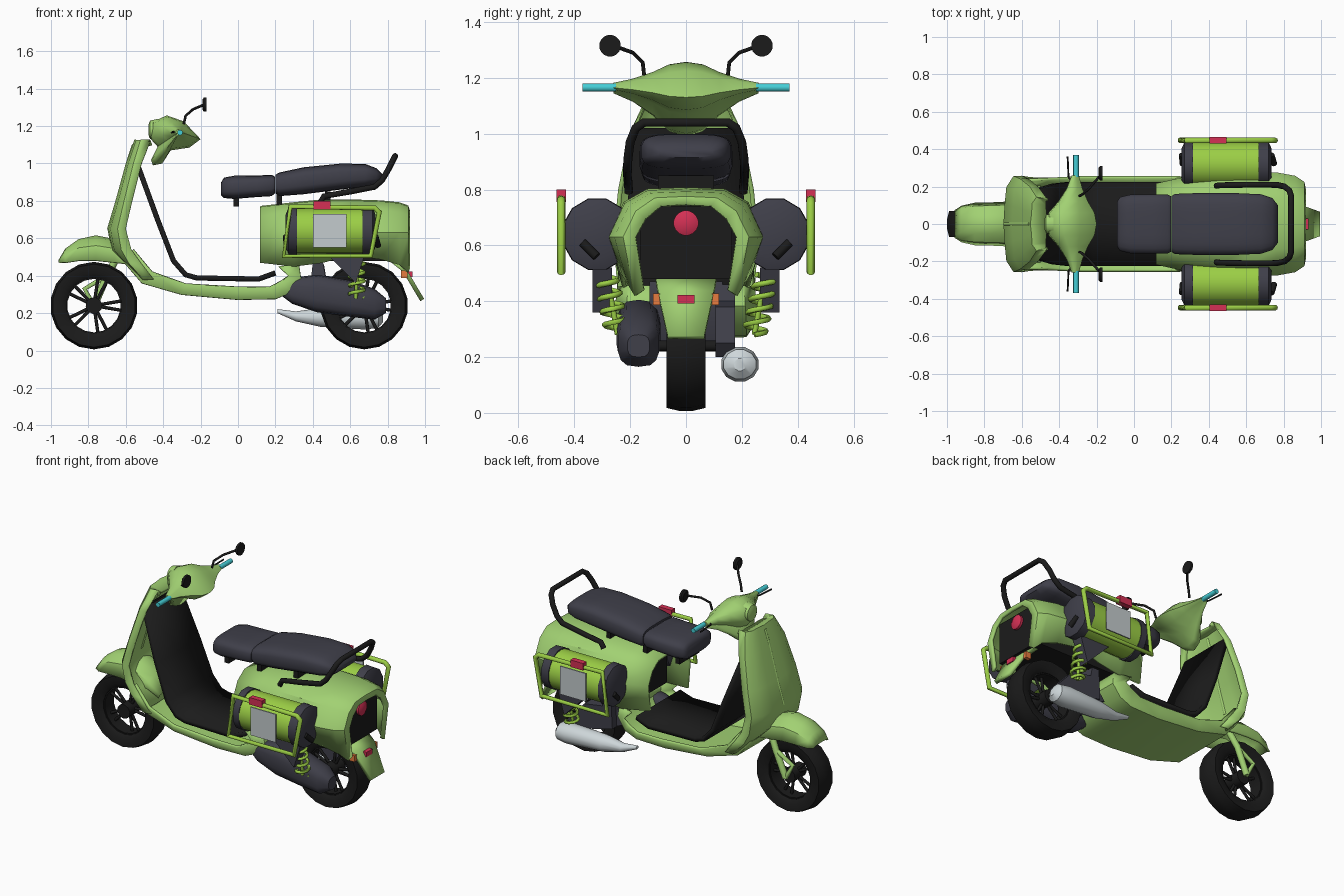
import bpy, bmesh, math
from mathutils import Vector

if "Cube" in bpy.data.objects:
    bpy.data.objects.remove(bpy.data.objects["Cube"])


def material(name, red, green, blue):
    m = bpy.data.materials.new(name)
    m.use_nodes = True
    color = (red, green, blue, 1)
    m.diffuse_color = color
    m.node_tree.nodes["Principled BSDF"].inputs["Base Color"].default_value = color
    return m


paint = material("body_green", .36, .64, .17)
lime = material("bright_green", .33, .62, .06)
slate = material("slate_padding", .05, .05, .068)
black = material("black_rubber", .011, .011, .011)
cyan = material("cyan_grip", .06, .62, .68)
red = material("red_lamp", .66, .03, .09)
orange = material("orange_lamp", .8, .2, .05)
silver = material("silver_exhaust", .62, .68, .7)
grey = material("grey_plate", .55, .6, .61)


def select(obj):
    bpy.ops.object.select_all(action='DESELECT')
    obj.select_set(True)
    bpy.context.view_layer.objects.active = obj


def finish(name, bm, mat, angle=35, thick=0):
    bmesh.ops.recalc_face_normals(bm, faces=bm.faces)
    mesh = bpy.data.meshes.new(name)
    bm.to_mesh(mesh)
    bm.free()
    obj = bpy.data.objects.new(name, mesh)
    bpy.context.collection.objects.link(obj)
    mesh.materials.append(mat)
    if thick:
        mod = obj.modifiers.new("thickness", 'SOLIDIFY')
        mod.thickness, mod.offset = thick, 0
    select(obj)
    bpy.ops.object.shade_smooth_by_angle(angle=math.radians(angle))
    return obj


def loft(name, mat, rings, closed=True, caps=True, loop=False, **kw):
    """Skin a series of equal rings of points."""
    bm = bmesh.new()
    rows = [[bm.verts.new(p) for p in ring] for ring in rings]
    pairs = list(zip(rows, rows[1:])) + ([(rows[-1], rows[0])] if loop else [])
    n = len(rows[0])
    for a, b in pairs:
        for i in range(n if closed else n - 1):
            j = (i + 1) % n
            bm.faces.new((a[i], a[j], b[j], b[i]))
    if closed and caps:
        bm.faces.new(rows[0])
        bm.faces.new(rows[-1])
    return finish(name, bm, mat, **kw)


def pod(name, mat, stations, y=0, power=1, n=16, **kw):
    """Rounded body along x from (x, bottom, top, half width) stations."""
    def bend(v):
        return math.copysign(abs(v) ** power, v)
    turns = [math.tau * (i + .5) / n for i in range(n)]
    return loft(name, mat, [[(x, y + w * bend(math.cos(t)),
                              (lo + hi) / 2 + (hi - lo) / 2 * bend(math.sin(t))) for t in turns]
                            for x, lo, hi, w in stations], **kw)


def shell(name, mat, halves, thick):
    """Open sheet from half sections that start at the centre line (y = 0)."""
    rings = [[(x, -y, z) for x, y, z in reversed(h[1:])] + h for h in halves]
    return loft(name, mat, rings, closed=False, thick=thick)


def prism(name, mat, outline, y, depth):
    return loft(name, mat, [[(x, y + s * depth, z) for x, z in outline] for s in (-1, 1)])


def box(name, mat, center, size):
    bm = bmesh.new()
    bmesh.ops.create_cube(bm, size=1)
    bmesh.ops.scale(bm, vec=size, verts=bm.verts)
    bmesh.ops.translate(bm, vec=center, verts=bm.verts)
    return finish(name, bm, mat)


def tube(name, mat, points, radius, cyclic=False, n=10):
    """Round bar that follows a path, with mitred corners."""
    pts = [Vector(p) for p in points]
    last = len(pts) - 1
    rings, side = [], None
    for i, p in enumerate(pts):
        before = pts[i - 1] if i or cyclic else p
        after = pts[(i + 1) % len(pts)] if i < last or cyclic else p
        a, b = (p - before).normalized(), (after - p).normalized()
        along = (a + b).normalized()
        if side is None:
            side = along.orthogonal()
        side = (side - along * side.dot(along)).normalized()
        up = along.cross(side)
        rings.append([p + radius * (side * math.cos(math.tau * k / n) + up * math.sin(math.tau * k / n))
                      for k in range(n)])
    loft(name, mat, rings, caps=not cyclic, loop=cyclic, angle=60)


def lathe(name, mat, x, z, profile, n=18):
    """Ring of revolution around a crosswise axle."""
    turns = [math.tau * (i + .5) / n for i in range(n)]
    loft(name, mat, [[(x + r * math.cos(t), y, z + r * math.sin(t)) for r, y in profile]
                     for t in turns], caps=False, loop=True)


# Wheels with paired spokes
for end, x in (("front", -.77), ("rear", .675)):
    z = .24
    lathe(end + "_tire", black, x, z, [(.15, .05), (.175, .068), (.222, .07), (.234, .02),
                                      (.234, -.02), (.222, -.07), (.175, -.068), (.15, -.05)])
    lathe(end + "_rim", black, x, z, [(.143, .045), (.158, .045), (.158, -.045), (.143, -.045)])
    tube(end + "_hub", black, [(x, -.06, z), (x, .06, z)], .045)
    for k in range(10):
        t = math.tau * (k // 2) / 5 + (.17 if k % 2 else -.17)
        d = Vector((math.cos(t), 0, math.sin(t)))
        c = Vector((x, 0, z))
        tube(end + "_spoke", black, [c + d * .03, c + d * .15], .009)

# Front fender and one-sided fork
shell("front_fender", paint, [
    [(x, 0, z), (x, w * .45, z - drop * .1), (x, w * .85, z - drop * .4), (x, w, z - drop)]
    for x, z, w, drop in ((-.955, .48, .07, .01), (-.92, .54, .093, .07), (-.85, .59, .108, .11),
                          (-.76, .61, .11, .13), (-.66, .59, .115, .12),
                          (-.57, .52, .11, .06), (-.5, .43, .09, .02))], .012)
tube("fork_leg", paint, [(-.62, .06, .55), (-.7, .09, .4), (-.77, .09, .238)], .02)
tube("fork_link", paint, [(-.7, .09, .4), (-.82, .09, .33), (-.77, .09, .238)], .014)

# Leg shield, rounded from side to side, with a folded top
shell("leg_shield", paint, [
    [(c, 0, z), (c + .006, w * .4, z), (c * .7 + e * .3, w * .78, z), (e, w, z), (e + back, w, z)]
    for z, c, e, w, back in ((1.1, -.475, -.47, .13, .01), (1.12, -.55, -.52, .14, .05),
                             (1, -.59, -.555, .195, .04), (.8, -.645, -.605, .235, .04),
                             (.65, -.69, -.64, .25, .04), (.54, -.67, -.62, .245, .05),
                             (.47, -.6, -.58, .24, .06), (.38, -.51, -.5, .24, .05))], .016)
tube("shield_ridge", paint, [(-.555, 0, 1.1), (-.588, 0, 1), (-.643, 0, .8), (-.688, 0, .65)], .012)

# Belly pan under the floor
shell("belly_pan", paint, [
    [(x, 0, z), (x, w * .85, z), (u, w, v)]
    for x, z, u, v, w in ((-.6, .47, -.56, .54, .235), (-.51, .365, -.46, .42, .24),
                          (-.3, .305, -.28, .355, .25), (0, .278, 0, .338, .25),
                          (.2, .282, .17, .338, .25), (.28, .315, .23, .37, .25),
                          (.33, .385, .27, .4, .245), (.32, .455, .22, .45, .24))], .016)

# Black inner panel running down into the foot mat
shell("foot_mat", black, [
    [(x, 0, z), (x, w, z)]
    for x, z, w in ((-.545, 1.015, .18), (-.43, .7, .215), (-.345, .48, .225), (-.28, .405, .225),
                    (-.22, .388, .225), (.11, .382, .225), (.2, .415, .22))], .028)

# Rear body shell, open below and curling in behind
shell("rear_body", paint, [
    [(x, 0, top), (x, w * .5, top - .005), (x, w * .8, top - .05),
     (x, w, .63), (x, w - tuck, low)]
    for x, top, low, w, tuck in ((.12, .765, .47, .21, .02), (.3, .785, .45, .25, .03),
                                 (.45, .8, .47, .265, .04), (.6, .8, .51, .272, .04),
                                 (.76, .795, .49, .268, .05), (.86, .785, .46, .25, .05),
                                 (.905, .77, .42, .22, .04), (.912, .745, .44, .18, .03))], .016)
box("inner_liner", black, (.56, 0, .61), (.62, .33, .26))

# Tail piece and lamps
loft("tail_plate", paint, [[(x, -w, z), (x, w, z)] for x, z, w in
                           ((.82, .485, .11), (.89, .43, .1), (.985, .27, .065))],
     closed=False, thick=.024)
box("tail_lamp", red, (.918, 0, .407), (.03, .06, .03))
pod("round_tail_lamp", red, [(.86, .635, .725, .045), (.885, .635, .725, .045), (.895, .655, .705, .025)])

# Two-part seat on posts, with a grab rail
pod("front_seat", slate, [(-.09, .83, .9, .12), (-.075, .815, .925, .145), (-.02, .81, .935, .158),
                          (.1, .82, .936, .16), (.18, .825, .94, .158), (.197, .84, .93, .15)],
    power=.55, n=20, angle=50)
pod("rear_seat", slate, [(.2, .84, .94, .15), (.22, .825, .952, .162), (.35, .835, .98, .167),
                         (.55, .86, 1, .166), (.68, .875, .998, .16), (.74, .89, .975, .14),
                         (.77, .915, .945, .1)], power=.55, n=20, angle=50)
for x in (-.01, .22, .48):
    box("seat_post", black, (x, 0, .81), (.03, .2, .08))
rail = [(.44, .205, .79), (.46, .207, .825), (.6, .21, .85), (.73, .21, .875), (.77, .208, .91),
        (.805, .2, .97), (.83, .18, 1.02), (.84, .15, 1.04)]
tube("grab_rail", black, rail + [(x, -y, z) for x, y, z in reversed(rail)], .016)

# Handlebar cowl: side outline shrinking towards the grips
outline = [(-.465, 1.22), (-.38, 1.257), (-.29, 1.225), (-.2, 1.13), (-.26, 1.085), (-.36, 1.07),
           (-.405, 1), (-.455, .99), (-.465, 1.02), (-.43, 1.09), (-.475, 1.14)]
half = ((.26, .14), (.19, .31), (.12, .58), (.06, .9))
steps = [(-y, k) for y, k in half] + [(0, 1)] + [(y, k) for y, k in reversed(half)]
loft("handlebar_cowl", paint, [[(-.31 + k * (x + .31), y, 1.17 + k * (z - 1.17)) for x, z in outline]
                               for y, k in steps], angle=60)
pod("headlight", paint, [(-.478, 1.15, 1.21, .03), (-.47, 1.13, 1.23, .05), (-.43, 1.12, 1.24, .06)])

for s in (-1, 1):
    # Grips, levers and mirrors
    tube("grip", cyan, [(-.31, s * .25, 1.165), (-.31, s * .37, 1.165)], .015)
    tube("brake_lever", black, [(-.31, s * .2, 1.17), (-.35, s * .25, 1.168), (-.355, s * .36, 1.165)], .005)
    tube("mirror_stem", black, [(-.29, s * .15, 1.21), (-.28, s * .155, 1.255),
                                (-.24, s * .19, 1.29), (-.18, s * .26, 1.315)], .007)
    pod("mirror", black, [(x, 1.315 - r, 1.315 + r, r) for x, r in
                          ((-.19, .028), (-.182, .039), (-.168, .039))], y=s * .272)
    # Panniers: padded ends, bright barrel, guard frame
    y = s * .318
    pod("pannier_barrel", lime, [(x, .518, .762, .122) for x in (.3, .68)], y=y, n=18)
    for a, b, c in ((.255, .27, .315), (.735, .72, .665)):
        pod("pannier_end", slate, [(a, .55, .73, .09), (b, .51, .77, .125), (c, .508, .772, .128)], y=y, n=12)
        tube("pannier_strap", black, [(a * 1.02, s * .32, .56), (a, s * .37, .61)], .016)
    box("pannier_plate", grey, (.49, s * .443, .64), (.18, .008, .18))
    tube("guard_frame", lime, [(x, s * .447, z) for x, z in
                               ((.28, .77), (.73, .762), (.755, .74), (.71, .505), (.245, .505))], .015, True)
    box("guard_lamp", red, (.45, s * .447, .777), (.09, .035, .045))
    # Shock absorbers, brackets and indicators
    prism("shock_bracket", slate, [(.47, .52), (.68, .52), (.63, .36)], s * .3, .035)
    tube("shock_core", lime, [(.64, s * .285, .5), (.63, s * .245, .28)], .01)
    tube("shock_spring", lime, [(.635 + .04 * math.cos(i * .6), s * (.245 + .0009 * i) + .04 * math.sin(i * .6),
                                 .28 + .0044 * i) for i in range(50)], .01, n=6)
    box("turn_signal", orange, (.89, s * .105, .407), (.035, .025, .04))

# Engine, swing arm and exhaust
pod("engine_case", slate, [(.21, .31, .365, .03), (.29, .25, .39, .06), (.42, .205, .405, .078),
                           (.6, .18, .375, .08), (.73, .165, .33, .075), (.79, .2, .28, .04)],
    y=-.17, power=.7, n=14)
prism("engine_block", slate, [(.33, .3), (.43, .26), (.47, .38), (.455, .47), (.4, .47), (.39, .38)], 0, .13)
prism("swing_arm", slate, [(.4, .27), (.68, .2), (.72, .25), (.6, .38), (.47, .4), (.46, .46), (.41, .46)],
      .14, .035)
tube("axle", black, [(.675, -.13, .24), (.675, .17, .24)], .02)
pod("exhaust", silver, [(.21, .2, .222, .012), (.31, .155, .21, .03), (.44, .125, .23, .055),
                        (.68, .11, .238, .069), (.75, .12, .228, .06), (.775, .15, .195, .022)], y=.193, n=12)
